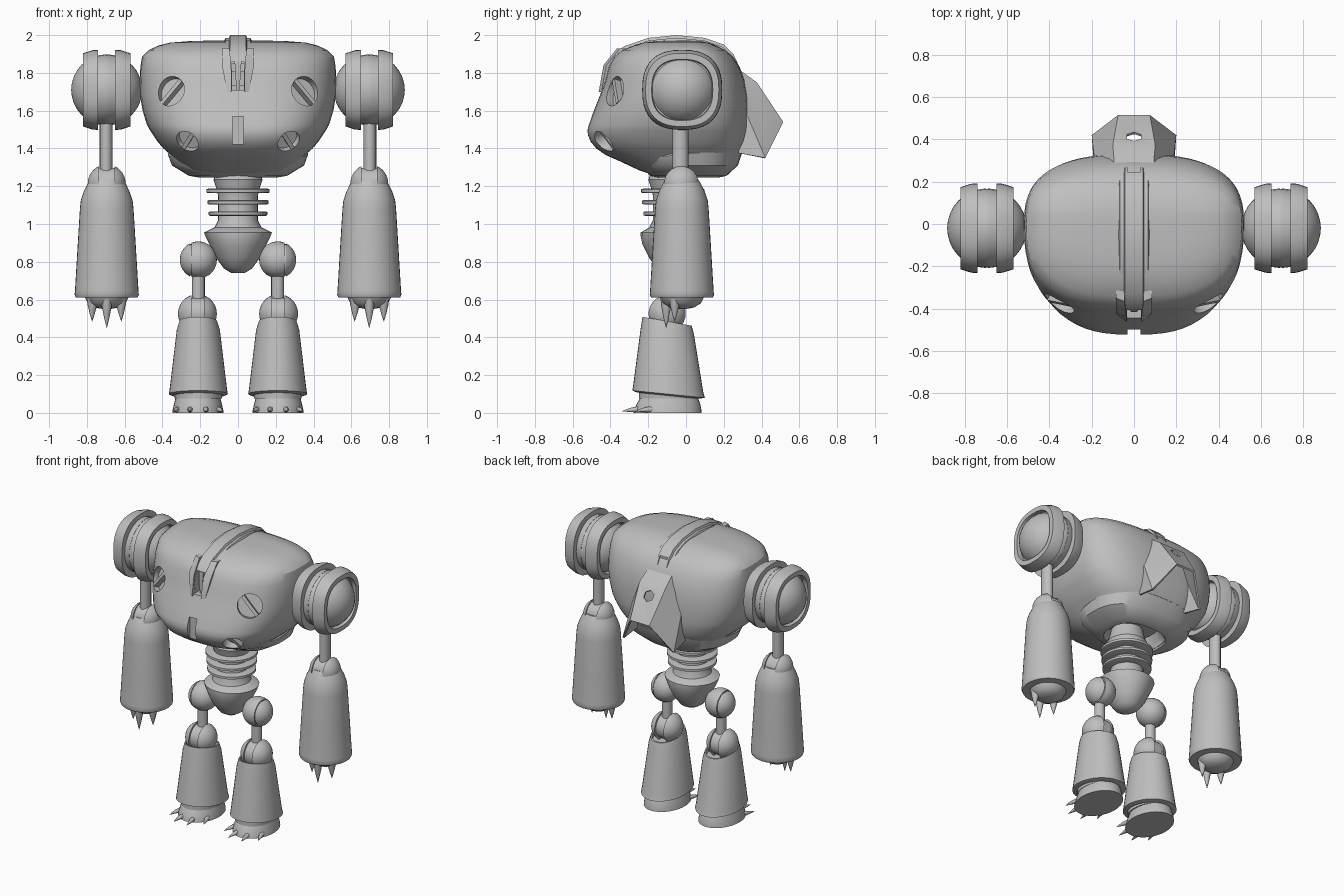
import bpy, bmesh
from math import sin, cos, pi, sqrt, radians
from mathutils import Matrix, Vector

cube = bpy.data.objects.get("Cube")
if cube:
    bpy.data.objects.remove(cube, do_unlink=True)

metal = bpy.data.materials.new("plain_grey_metal")
metal.use_nodes = True
GREY = (0.52, 0.52, 0.52, 1)
metal.diffuse_color = GREY
metal.node_tree.nodes["Principled BSDF"].inputs["Base Color"].default_value = GREY
ALONG_X = Matrix.Rotation(pi / 2, 4, "Y")


def finish(name, bm, mirror=False, angle=35):
    """Turn a bmesh into a smooth object, optionally mirrored left to right."""
    bmesh.ops.recalc_face_normals(bm, faces=bm.faces)
    if mirror:
        twin = bmesh.ops.duplicate(bm, geom=bm.verts[:] + bm.edges[:] + bm.faces[:])["geom"]
        for v in twin:
            if isinstance(v, bmesh.types.BMVert):
                v.co.x *= -1
        bmesh.ops.reverse_faces(bm, faces=[f for f in twin if isinstance(f, bmesh.types.BMFace)])
    me = bpy.data.meshes.new(name)
    bm.to_mesh(me)
    bm.free()
    me.materials.append(metal)
    me.shade_smooth()
    me.set_sharp_from_angle(angle=radians(angle))
    ob = bpy.data.objects.new(name, me)
    bpy.context.collection.objects.link(ob)
    return ob


def bridge(bm, rows, closed=True):
    """Skin equal rows of points, with end caps when the rows are closed."""
    rows = [[bm.verts.new(p) for p in row] for row in rows]
    n = len(rows[0])
    for a, b in zip(rows, rows[1:]):
        for i in range(n if closed else n - 1):
            j = (i + 1) % n
            bm.faces.new((a[i], a[j], b[j], b[i]))
    if closed:
        bm.faces.new(rows[0])
        bm.faces.new(rows[-1])


def loft(name, centre, rings, mirror=False, n=32, power=2, turn=None, angle=35):
    """Rings are (height, half width, front depth, back depth, tilt)."""
    bm = bmesh.new()
    place = Matrix.Translation(centre) @ (turn or Matrix())
    rows = []
    for ring in rings:
        z, rx = ring[:2]
        front = ring[2] if len(ring) > 2 else rx
        back = ring[3] if len(ring) > 3 else front
        tilt = ring[4] if len(ring) > 4 else 0
        row = []
        for i in range(n):
            c, s = cos(2 * pi * i / n), sin(2 * pi * i / n)
            x = rx * abs(c) ** (2 / power) * (1 if c > 0 else -1)
            y = (back if s > 0 else front) * abs(s) ** (2 / power) * (1 if s > 0 else -1)
            row.append(place @ Vector((x, y, z + tilt * y)))
        rows.append(row)
    bridge(bm, rows)
    return finish(name, bm, mirror, angle)


def joint(name, centre, r, lo, hi, depth):
    """Ball on a sideways axis with a groove from lo to hi."""
    def cap(a, b):
        return [(r * t, r * sqrt(max(1 - t * t, 0.0004))) for t in
                (sin(a + (b - a) * k / 8) for k in range(9))]
    pole = pi / 2
    rings = cap(-pole, lo) + [(sin(lo) * r, r * depth), (sin(hi) * r, r * depth)] + cap(hi, pole)
    return loft(name, centre, rings, True, 28, turn=ALONG_X, angle=30)


def claw(name, base, direction, length, r, bend):
    """Tapered hook; bend shifts the tip in its local frame."""
    bm = bmesh.new()
    m = Matrix.Translation(base) @ Vector(direction).to_track_quat("Z", "Y").to_matrix().to_4x4()
    rows = []
    for t in (0, 0.35, 0.7, 1):
        w = r * (1.03 - t ** 1.5)
        rows.append([m @ Vector((w * cos(a * pi / 4), w * sin(a * pi / 4) + bend * t * t, t * length))
                     for a in range(8)])
    bridge(bm, rows)
    return finish(name, bm, True, 50)


def box(bm, size, matrix):
    bmesh.ops.create_cube(bm, size=1, matrix=matrix @ Matrix.Diagonal((*size, 1)))


def carve(target, cutter):
    """Bake a boolean difference and drop the cutter."""
    mod = target.modifiers.new("cut", "BOOLEAN")
    mod.object, mod.solver = cutter, "EXACT"
    bpy.context.view_layer.update()
    baked = bpy.data.meshes.new_from_object(
        target.evaluated_get(bpy.context.evaluated_depsgraph_get()))
    target.modifiers.clear()
    target.data = baked
    baked.shade_smooth()
    baked.set_sharp_from_angle(angle=radians(32))
    bpy.data.objects.remove(cutter, do_unlink=True)


# Torso shell, hollowed around the waist
torso = loft("torso", (0, 0, 0), [
    (1.33, .16, .15, .13), (1.255, .19, .16, .16), (1.285, .27, .25, .205), (1.33, .325, .345, .25),
    (1.365, .355, .425, .28), (1.40, .395, .475, .30), (1.435, .425, .505, .315), (1.465, .445, .518, .322),
    (1.495, .465, .523, .328), (1.525, .482, .515, .33), (1.60, .505, .488, .33), (1.68, .518, .456, .325),
    (1.76, .52, .427, .31), (1.83, .517, .41, .285), (1.885, .508, .38, .25), (1.92, .475, .34, .21),
    (1.945, .42, .28, .16), (1.96, .36, .23, .12), (1.968, .26, .17, .08), (1.972, .12, .08, .04)],
    n=64, power=2.75)
loft("lower_skirt", (0, 0, 0), [
    (1.33, .15, .14, .12), (1.245, .2, .15, .17), (1.255, .26, .19, .215), (1.31, .35, .24, .275),
    (1.37, .372, .25, .305, .1), (1.39, .36, .25, .29, .1)], n=48, power=2.6)

# Lamp sockets with diagonal bars, plus the chest notch and brow slot
LAMPS = [((.36, -.385, 1.705), (.48, -.83, .26), .08), ((.265, -.43, 1.44), (.3, -.8, -.4), .064)]
cut, bars = bmesh.new(), bmesh.new()
for place, facing, r in LAMPS:
    frame = Matrix.Translation(place) @ Vector(facing).to_track_quat("Z", "Y").to_matrix().to_4x4()
    flip = Matrix.Diagonal((-1, 1, 1, 1))
    for side in (Matrix(), flip):
        bmesh.ops.create_cone(cut, cap_ends=True, segments=32, radius1=r, radius2=r,
                              depth=.1, matrix=side @ frame)
    box(bars, (r * 1.96, .022, .04), frame @ Matrix.Translation((0, 0, -.032))
        @ Matrix.Rotation(radians(-52), 4, "Z"))
box(cut, (.06, .08, .15), Matrix.Translation((0, -.53, 1.495)))
box(cut, (.08, .12, .14), Matrix.Translation((0, -.42, 1.78)))
carve(torso, finish("socket_cutter", cut))
finish("lamp_bar", bars, True)

# Crest running over the top, with a raised centre strip
PATH = [(-.425, 1.70), (-.437, 1.77), (-.425, 1.83), (-.39, 1.885), (-.33, 1.94), (-.2, 1.985),
        (-.05, 2.0), (.1, 1.985), (.2, 1.95), (.25, 1.9), (.275, 1.85)]
SECTION = [(-.09, -.06), (-.066, -.014), (-.048, -.014), (-.042, 0),
           (.042, 0), (.048, -.014), (.066, -.014), (.09, -.06)]
crest, rows = bmesh.new(), []
for i, (y, z) in enumerate(PATH):
    a, b = PATH[max(i - 1, 0)], PATH[min(i + 1, len(PATH) - 1)]
    t = Vector((b[0] - a[0], b[1] - a[1])).normalized()
    rows.append([(x, y - t.y * h, z + t.x * h) for x, h in SECTION])
bridge(crest, rows)
crest = finish("crest", crest)
slot = bmesh.new()
box(slot, (.066, .14, .15), Matrix.Translation((0, -.44, 1.785)))
box(slot, (.06, .05, .06), Matrix.Translation((0, .27, 1.875)))
carve(crest, finish("slot_cutter", slot))

# Brow: tapering cheek rails beside a thin central fin
rail = bmesh.new()
bridge(rail, [[(a, f, z), (b, f + .015, z), (b, f + .08, z), (a, f + .08, z)] for a, b, f, z in
              ((.045, .085, -.365, 1.93), (.036, .085, -.437, 1.84), (.034, .058, -.462, 1.70))])
finish("brow_rail", rail, True)
fin = bmesh.new()
bridge(fin, [[(-w, f, z), (w, f, z), (w, -.33, z), (-w, -.33, z)] for w, f, z in
             ((.008, -.41, 1.71), (.014, -.415, 1.79), (.018, -.41, 1.86))])
finish("brow_fin", fin)

# Folded exhaust hood on the back, with a six-sided hole
hood = bmesh.new()
bridge(hood, [
    [(-.17, .25, 1.70), (-.09, .25, 1.84), (.09, .25, 1.84), (.17, .25, 1.70)],
    [(-.19, .33, 1.56), (-.10, .375, 1.75), (.10, .375, 1.75), (.19, .33, 1.56)],
    [(-.20, .42, 1.35), (-.075, .515, 1.54), (.075, .515, 1.54), (.20, .42, 1.35)]], closed=False)
for s in (1, -1):
    bridge(hood, [[(s * .17, .25, 1.70), (s * .19, .33, 1.56), (s * .20, .42, 1.35)],
                  [(s * .17, .22, 1.55), (s * .18, .25, 1.45), (s * .19, .28, 1.375)]], closed=False)
bmesh.ops.remove_doubles(hood, verts=hood.verts, dist=.001)
bmesh.ops.recalc_face_normals(hood, faces=hood.faces)
bmesh.ops.solidify(hood, geom=hood.faces[:], thickness=.012)
hood = finish("exhaust_hood", hood, angle=15)
hole = bmesh.new()
bmesh.ops.create_cone(hole, cap_ends=True, segments=6, radius1=.038, radius2=.038, depth=.12,
                      matrix=Matrix.Translation((0, .41, 1.69))
                      @ Vector((0, .82, .57)).to_track_quat("Z", "Y").to_matrix().to_4x4())
carve(hood, finish("hole_cutter", hole))

# Waist column, ribs and pelvis
WAIST = (0, -.07, 0)
loft("waist_column", WAIST, [(1.34, .1), (1.27, .115), (1.235, .13), (1.19, .115), (1.15, .105),
                             (1.02, .105), (.95, .14)])
for k, z in enumerate((1.175, 1.115, 1.055)):
    r = .168 - .006 * k
    loft("waist_rib", WAIST, [(z - .012, r - .01), (z - .008, r), (z + .008, r), (z + .012, r - .01)])
loft("pelvis", WAIST, [(.99, .11), (.955, .18, .17), (.935, .172, .17), (.89, .15, .16),
                       (.82, .115, .125), (.765, .075, .085), (.74, .035, .04)], n=20)

# Arms
SHOULDER = (.695, -.02, 1.71)
joint("shoulder_ball", SHOULDER, .188, -.03, .03, .99)
for s in (1, -1):
    loft("shoulder_band", SHOULDER, [(s * .045, .17), (s * .045, .212), (s * .075, .21), (s * .125, .194),
                                     (s * .125, .162), (s * .095, .158)], True, 40, 2.5, ALONG_X)
loft("upper_arm", (.698, -.03, 0), [(1.56, .034, .042), (1.2, .034, .042)], True, 16)
joint("elbow", (.695, -.025, 1.215), .1, -.43, .43, .82)
loft("forearm", (.695, -.022, 0), [
    (1.2, .06), (1.235, .075), (1.235, .087), (1.215, .1), (1.17, .122), (1.125, .137), (1.08, .142),
    (.85, .156), (.65, .168), (.625, .17), (.612, .164), (.61, .115), (.58, .1), (.558, .065), (.55, .02)],
    True, 36)
for dx, y, length in ((-.075, -.06, .13), (0, -.105, .165), (.075, -.06, .13)):
    claw("finger_claw", (.695 + dx, y, .615), (dx * .25, 0, -1), length, .03, 0)

# Legs
joint("hip_ball", (.21, -.08, .81), .098, .37, .455, .85)
loft("thigh_rod", (.21, -.09, 0), [(.77, .034), (.5, .034)], True, 16)
joint("knee", (.215, -.1, .525), .103, -.36, .3, .82)
loft("shin", (.21, -.1, 0), [
    (.44, .06, .08), (.45, .09, .115, .115, -.16), (.485, .092, .12, .12, -.18), (.485, .1, .13, .13, -.18),
    (.44, .114, .138, .142, -.16), (.125, .152, .18, .192, -.1), (.1, .156, .184, .2, -.1),
    (.092, .135, .16, .17, -.1)], True, 36)
loft("ankle", (.21, -.1, 0), [(.12, .13, .15, .16), (.075, .125, .15, .16)], True, 32)
loft("foot", (.212, -.1, 0), [(.075, .12, .145, .165), (.05, .126, .16, .175),
                              (.015, .134, .175, .182), (0, .136, .178, .183)], True, 32)
for dx, y in ((-.105, -.185), (-.04, -.25), (.04, -.25), (.105, -.185)):
    claw("toe_claw", (.212 + dx, y, .018), (dx * 3, -1, 0), .09, .016, -.01)
